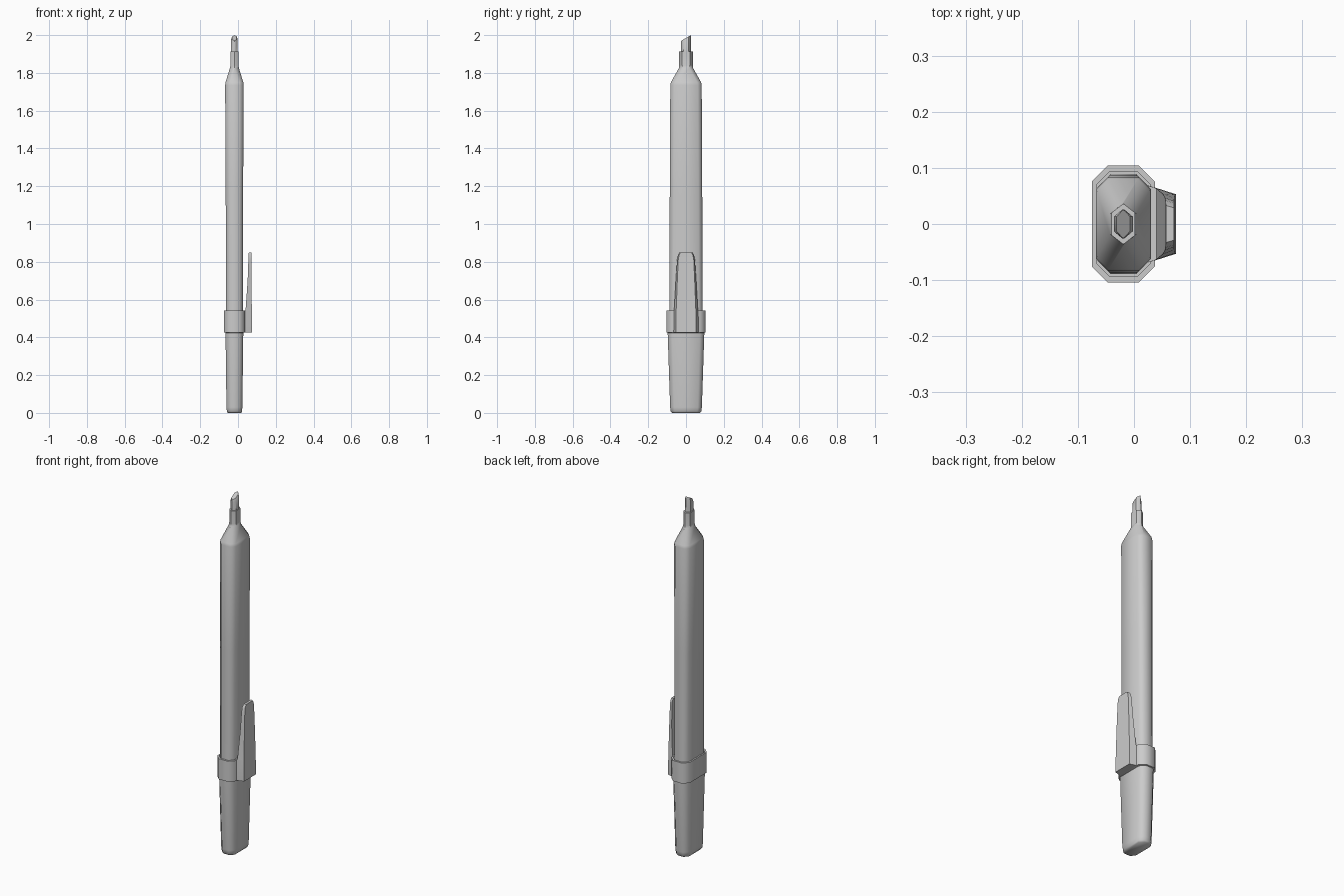
import bpy, bmesh, math

CX = -0.019  # centre line of the pen barrel


def octagon(hx, hy, cx, cy, z, slope=0.0):
    """Chamfered rectangle ring; slope tilts it along y."""
    quarter = [(hx, hy - cy), (hx - cx, hy)]
    pts = quarter + [(-x, y) for x, y in reversed(quarter)]
    pts += [(-x, -y) for x, y in pts]
    return [(CX + x, y, z + slope * y) for x, y in pts]


def loft(name, rings, angle=50):
    """Skin consecutive rings of equal length and cap both ends."""
    bm = bmesh.new()
    loops = [[bm.verts.new(p) for p in r] for r in rings]
    n = len(rings[0])
    for a, b in zip(loops, loops[1:]):
        for i in range(n):
            j = (i + 1) % n
            bm.faces.new((a[i], a[j], b[j], b[i]))
    bm.faces.new(list(reversed(loops[0])))
    bm.faces.new(loops[-1])
    bmesh.ops.remove_doubles(bm, verts=bm.verts, dist=1e-5)
    bmesh.ops.recalc_face_normals(bm, faces=bm.faces)
    me = bpy.data.meshes.new(name)
    bm.to_mesh(me)
    bm.free()
    ob = bpy.data.objects.new(name, me)
    bpy.context.scene.collection.objects.link(ob)
    bpy.ops.object.select_all(action='DESELECT')
    ob.select_set(True)
    bpy.context.view_layer.objects.active = ob
    bpy.ops.object.shade_smooth_by_angle(angle=math.radians(angle))
    return ob


# barrel with shoulder and hexagonal neck
loft("barrel", [
    octagon(0.044, 0.089, 0.021, 0.021, 0.44),
    octagon(0.046, 0.086, 0.021, 0.021, 1.15),
    octagon(0.049, 0.083, 0.021, 0.021, 1.735),
    octagon(0.047, 0.080, 0.021, 0.021, 1.75),
    octagon(0.024, 0.038, 0.023, 0.019, 1.825),
    octagon(0.021, 0.036, 0.0205, 0.016, 1.84),
    octagon(0.021, 0.036, 0.0205, 0.016, 1.912),
])

# slanted felt tip
loft("writing_tip", [
    octagon(0.017, 0.026, 0.0155, 0.013, 1.90),
    octagon(0.017, 0.026, 0.0155, 0.013, 1.972, 0.58),
    octagon(0.012, 0.025, 0.011, 0.012, 1.985, 0.58),
])

# cap with collar and recessed rim
loft("cap", [
    octagon(0.036, 0.074, 0.020, 0.020, 0.0),
    octagon(0.040, 0.081, 0.021, 0.021, 0.008),
    octagon(0.042, 0.084, 0.022, 0.022, 0.03),
    octagon(0.047, 0.097, 0.024, 0.024, 0.424),
    octagon(0.056, 0.104, 0.028, 0.028, 0.426),
    octagon(0.056, 0.104, 0.028, 0.028, 0.541),
    octagon(0.048, 0.094, 0.024, 0.024, 0.541),
    octagon(0.048, 0.094, 0.024, 0.024, 0.45),
])

# tapering pocket clip: z, inner x, inner half width, outer x, outer half width
clip = [
    (0.426, 0.015, 0.072, 0.075, 0.053),
    (0.541, 0.015, 0.072, 0.073, 0.052),
    (0.543, 0.040, 0.063, 0.073, 0.052),
    (0.70, 0.051, 0.054, 0.072, 0.046),
    (0.81, 0.055, 0.047, 0.071, 0.041),
    (0.835, 0.056, 0.042, 0.071, 0.037),
    (0.848, 0.057, 0.033, 0.071, 0.029),
]
loft("pocket_clip", [
    [(xi, -yi, z), (xo, -yo, z), (xo, yo, z), (xi, yi, z)]
    for z, xi, yi, xo, yo in clip
])
